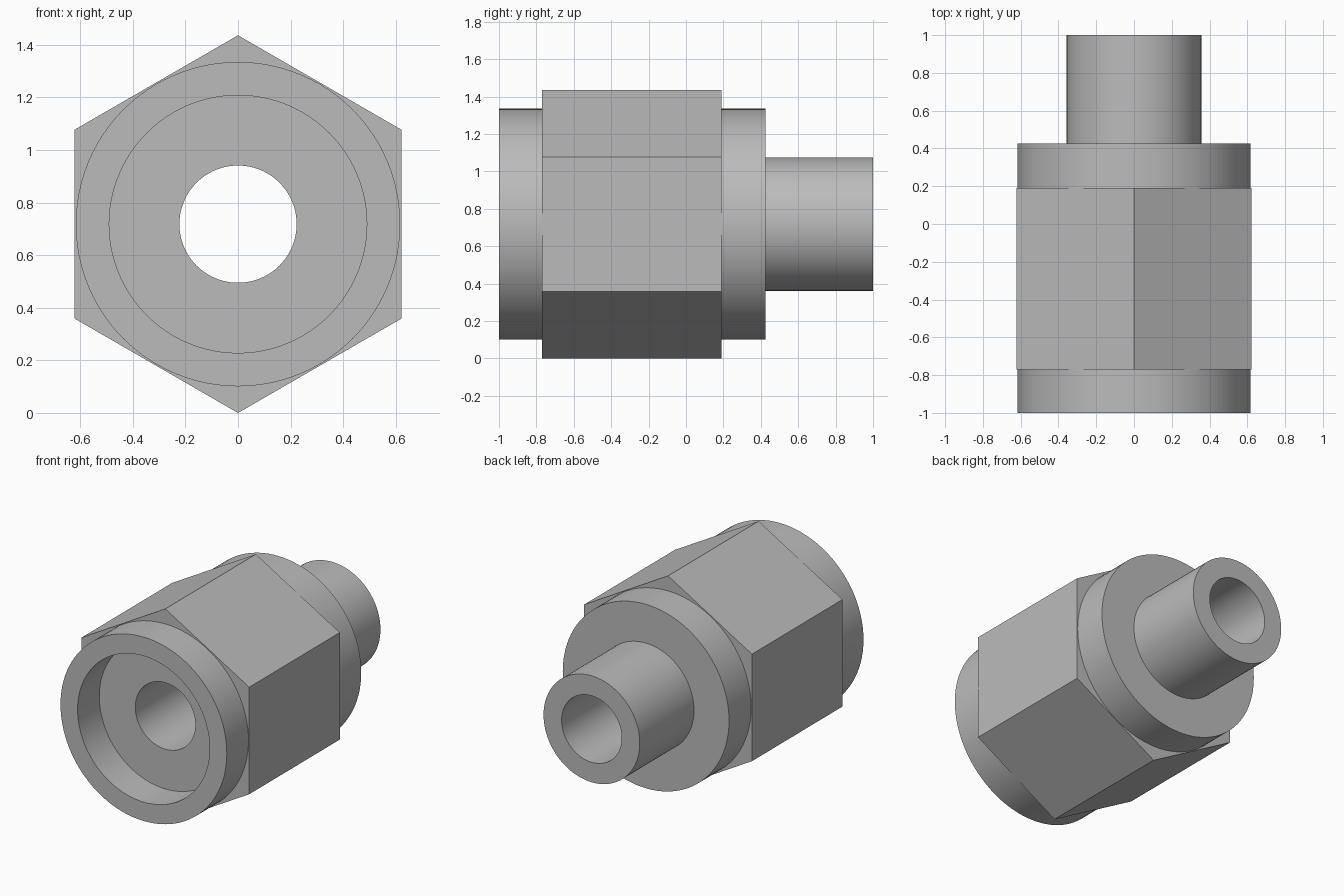
import bpy, bmesh, math
from mathutils import Vector

cube = bpy.data.objects.get("Cube")
if cube:
    bpy.data.objects.remove(cube, do_unlink=True)

SEGMENTS = 96
AXIS_Z = 0.718
HEX_INRADIUS = 0.622
COLLAR, SPIGOT, BORE, RECESS = 0.617, 0.357, 0.223, 0.49
HEX_FRONT, HEX_BACK, COLLAR_BACK = -0.77, 0.19, 0.425

# Closed section around the y axis: (radius, y, is hexagonal)
section = [
    (RECESS, -1, False), (COLLAR, -1, False), (COLLAR, HEX_FRONT, False),
    (HEX_INRADIUS, HEX_FRONT, True), (HEX_INRADIUS, HEX_BACK, True),
    (COLLAR, HEX_BACK, False), (COLLAR, COLLAR_BACK, False),
    (SPIGOT, COLLAR_BACK, False), (SPIGOT, 1, False),
    (BORE, 1, False), (BORE, HEX_FRONT, False), (RECESS, HEX_FRONT, False),
]


def ring_point(radius, y, hexagonal, i):
    angle = math.tau * i / SEGMENTS
    if hexagonal:
        # Flats face left and right, corners point up and down
        offset = (angle + math.pi / 6) % (math.pi / 3) - math.pi / 6
        radius /= math.cos(offset)
    return Vector((radius * math.cos(angle), y, AXIS_Z + radius * math.sin(angle)))


# Turned and hexagonal body as one watertight mesh
bm = bmesh.new()
rings = [[bm.verts.new(ring_point(*row, i)) for i in range(SEGMENTS)] for row in section]
for k, ring in enumerate(rings):
    following = rings[(k + 1) % len(rings)]
    for i in range(SEGMENTS):
        j = (i + 1) % SEGMENTS
        bm.faces.new((ring[i], ring[j], following[j], following[i]))

# Merge each flat of the hexagon into a single face
corner_step = SEGMENTS // 6
flat_edges = [bm.edges.get((rings[3][i], rings[4][i])) for i in range(SEGMENTS)
              if i % corner_step != corner_step // 2]
bmesh.ops.dissolve_edges(bm, edges=flat_edges, use_verts=False)
bmesh.ops.recalc_face_normals(bm, faces=bm.faces[:])

mesh = bpy.data.meshes.new("hex_fitting")
bm.to_mesh(mesh)
bm.free()
fitting = bpy.data.objects.new("hex_fitting", mesh)
bpy.context.collection.objects.link(fitting)

# Plain grey metal
grey = bpy.data.materials.new("grey_metal")
grey.use_nodes = True
colour = (0.5, 0.5, 0.5, 1)
grey.diffuse_color = colour
grey.node_tree.nodes["Principled BSDF"].inputs["Base Color"].default_value = colour
mesh.materials.append(grey)

bpy.ops.object.select_all(action="DESELECT")
fitting.select_set(True)
bpy.context.view_layer.objects.active = fitting
bpy.ops.object.shade_smooth_by_angle(angle=math.radians(30))
